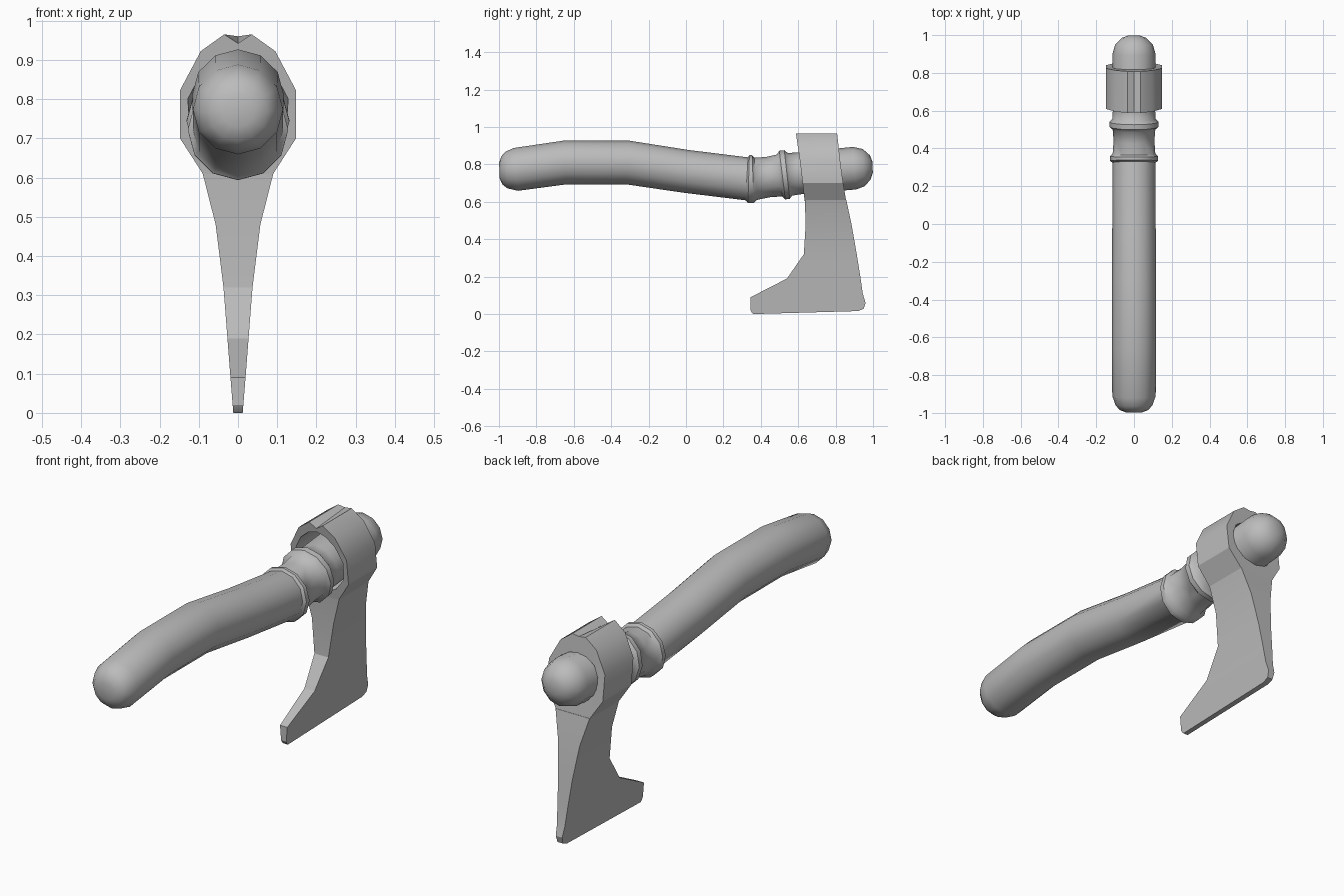
import bpy, bmesh, math
from mathutils import Vector

if "Cube" in bpy.data.objects:
    bpy.data.objects.remove(bpy.data.objects["Cube"], do_unlink=True)

grey = bpy.data.materials.new("plain_grey")
grey.use_nodes = True
grey.diffuse_color = (0.5, 0.5, 0.5, 1)
grey.node_tree.nodes["Principled BSDF"].inputs["Base Color"].default_value = (0.5, 0.5, 0.5, 1)


def finish(name, bm, angle):
    bmesh.ops.recalc_face_normals(bm, faces=bm.faces)
    mesh = bpy.data.meshes.new(name)
    bm.to_mesh(mesh)
    bm.free()
    mesh.materials.append(grey)
    obj = bpy.data.objects.new(name, mesh)
    bpy.context.collection.objects.link(obj)
    bpy.ops.object.select_all(action='DESELECT')
    obj.select_set(True)
    bpy.context.view_layer.objects.active = obj
    bpy.ops.object.shade_smooth_by_angle(angle=math.radians(angle))
    return obj


def lerp(table, t):
    """Piecewise linear lookup in a rising table of (key, value)."""
    if t <= table[0][0]:
        return table[0][1]
    for (a, va), (b, vb) in zip(table, table[1:]):
        if t <= b:
            return va + (vb - va) * (t - a) / (b - a)
    return table[-1][1]


def bridge(bm, a, b):
    n = len(a)
    for i in range(n):
        j = (i + 1) % n
        bm.faces.new((a[i], a[j], b[j], b[i]))


# Handle: round sections along a curved spine, with two raised bands
SPINE = [(-1, .768), (-.92, .772), (-.65, .81), (-.31, .81), (0, .763),
         (.35, .72), (.53, .745), (.9, .78), (1, .785)]
SECTIONS = [(-.998, .04), (-.985, .075), (-.96, .098), (-.91, .115), (-.65, .117),
            (-.31, .117), (0, .115), (.325, .115), (.335, .128), (.358, .128),
            (.372, .113), (.44, .108), (.5, .113), (.515, .131), (.54, .131),
            (.555, .115), (.6, .112), (.9, .114), (.95, .1), (.985, .065), (.998, .03)]
SIDES = 12
bm = bmesh.new()
rings = []
for y, r in SECTIONS:
    slope = (lerp(SPINE, y + .05) - lerp(SPINE, y - .05)) / .1
    up = Vector((0, -slope, 1)).normalized()
    centre = Vector((0, y, lerp(SPINE, y)))
    angles = [math.tau * i / SIDES for i in range(SIDES)]
    rings.append([bm.verts.new(centre + r * (Vector((math.cos(a), 0, 0)) + up * math.sin(a)))
                  for a in angles])
for a, b in zip(rings, rings[1:]):
    bridge(bm, a, b)
bm.faces.new(rings[0])
bm.faces.new(rings[-1])
finish("handle", bm, 45)

# Axe eye: a hollow collar with a notched top, tighter at the back
FRONT_Y = [(.6, .635), (.8, .612), (.965, .588)]
BACK_Y = [(.6, .857), (.75, .832), (.965, .808)]
OUTER = [(0, .942), (.035, .965), (.095, .922), (.148, .822), (.148, .7), (.09, .61), (0, .605)]
HOLE = [(0, .925), (.045, .912), (.09, .873), (.128, .8), (.122, .715), (.075, .655), (0, .632)]
BACK_HOLE = [(0, .885), (.045, .878), (.09, .85), (.112, .8), (.108, .74), (.07, .685), (0, .665)]


def mirrored(half):
    return half + [(-x, z) for x, z in reversed(half[1:-1])]


def loop(half, depth):
    return [bm.verts.new((x, lerp(depth, z), z)) for x, z in mirrored(half)]


bm = bmesh.new()
back_outer = [(0, .96)] + OUTER[1:]          # the notch fades out toward the back
loops = [loop(OUTER, FRONT_Y), loop(back_outer, BACK_Y),
         loop(BACK_HOLE, BACK_Y), loop(HOLE, FRONT_Y)]
for i in range(4):
    bridge(bm, loops[i], loops[(i + 1) % 4])
finish("axe_eye", bm, 32)

# Blade: paired points of the inner and outer edge, thinning toward the bottom
INNER = [(.635, .61), (.64, .48), (.63, .32), (.54, .19), (.345, .09), (.345, .02), (.355, .004)]
EDGE = [(.857, .61), (.885, .48), (.913, .32), (.932, .2), (.945, .11), (.96, .06), (.95, .028)]
HALF_WIDTH = [(0, .012), (.1, .02), (.32, .037), (.48, .057), (.61, .09)]
bm = bmesh.new()
levels = []
for (fy, fz), (by, bz) in zip(INNER + [(.36, 0)], EDGE + [(.92, .016)]):
    f, b = lerp(HALF_WIDTH, fz), lerp(HALF_WIDTH, bz)
    levels.append([bm.verts.new(p) for p in
                   ((-f, fy, fz), (f, fy, fz), (b, by, bz), (-b, by, bz))])
for a, b in zip(levels, levels[1:]):
    bridge(bm, a, b)
bm.faces.new(levels[0])
bm.faces.new(levels[-1])
finish("blade", bm, 25)
